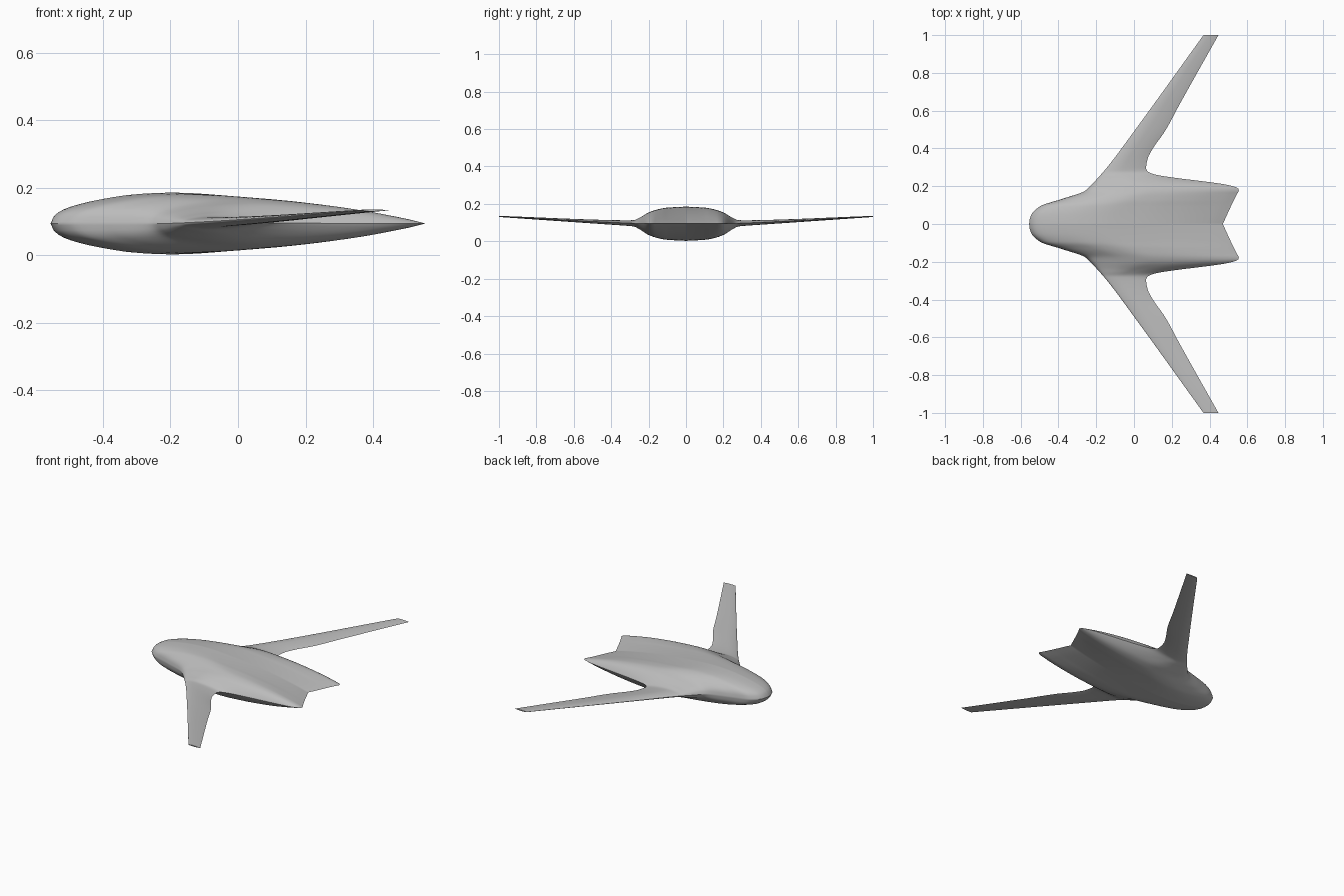
import bpy
import bmesh
import math

if "Cube" in bpy.data.objects:
    bpy.data.objects.remove(bpy.data.objects["Cube"])

# Span position -> leading edge x, trailing edge x, chord height, half thickness
LEADING = [(0, -.555), (.02, -.553), (.05, -.543), (.095, -.495), (.13, -.39), (.175, -.26),
           (.2, -.232), (.245, -.19), (.3, -.142), (.49, 0), (1, .368)]
TRAILING = [(0, .47), (.16, .546), (.175, .555), (.187, .552), (.2, .525), (.265, .1), (.278, .073),
            (.295, .064), (.34, .07), (.4, .1), (.49, .163), (.64, .245), (1, .447)]
HEIGHT = [(0, .094), (.2, .094), (.3, .097), (1, .133)]
HALF = [(0, .0915), (.1, .086), (.15, .077), (.2, .06), (.25, .03), (.28, .017), (.33, .014), (1, .003)]
# Chord fraction -> share of the half thickness
AIRFOIL = [(0, 0), (.0125, .27), (.05, .51), (.15, .79), (.25, .95), (.35, 1), (.54, .87),
           (.735, .61), (.93, .2), (1, 0)]


def smooth_value(table, t):
    """Monotone cubic interpolation through a table of pairs."""
    last = len(table) - 2
    slope = [(b[1] - a[1]) / (b[0] - a[0]) for a, b in zip(table, table[1:])]

    def tangent(k):
        if k == 0 or k > last:
            return slope[min(k, last)]
        a, b = slope[k - 1], slope[k]
        return 2 * a * b / (a + b) if a * b > 0 else 0

    i = max(k for k in range(last + 1) if table[k][0] <= t or k == 0)
    (x0, y0), (x1, y1) = table[i], table[i + 1]
    w = x1 - x0
    s = (t - x0) / w
    return ((1 + 2 * s) * (1 - s) ** 2 * y0 + s * (1 - s) ** 2 * w * tangent(i)
            + s * s * (3 - 2 * s) * y1 + s * s * (s - 1) * w * tangent(i + 1))


def section(bm, y):
    """One closed airfoil ring: trailing edge, top, leading edge, bottom."""
    span = abs(y)
    front, back = smooth_value(LEADING, span), smooth_value(TRAILING, span)
    z, half = smooth_value(HEIGHT, span), smooth_value(HALF, span)
    ring = []
    count = 64
    for k in range(count):
        angle = 2 * math.pi * k / count
        u = (1 + math.cos(angle)) / 2
        share = 0 if k in (0, count // 2) else smooth_value(AIRFOIL, math.sqrt(u * u))
        side = 1 if k < count // 2 else -1
        ring.append(bm.verts.new((front + u * (back - front), y, z + side * half * share)))
    return ring


# Blended body and wings as one spanwise loft
inner = [.3 * k / 48 for k in range(49)]
outer = [.3 + .7 * k / 24 for k in range(1, 25)]
half_span = inner + outer
stations = [-y for y in reversed(half_span[1:])] + half_span
bm = bmesh.new()
rings = [section(bm, y) for y in stations]
for a, b in zip(rings, rings[1:]):
    for k in range(len(a)):
        n = (k + 1) % len(a)
        bm.faces.new((a[k], a[n], b[n], b[k]))

# Flat wing tips
bm.faces.new(rings[0])
bm.faces.new(rings[-1])
bmesh.ops.recalc_face_normals(bm, faces=bm.faces)

mesh = bpy.data.meshes.new("blended_wing_body")
bm.to_mesh(mesh)
bm.free()
body = bpy.data.objects.new("blended_wing_body", mesh)
bpy.context.collection.objects.link(body)

# Plain grey skin
grey = bpy.data.materials.new("light_grey")
grey.use_nodes = True
colour = (.5, .5, .5, 1)
grey.diffuse_color = colour
grey.node_tree.nodes["Principled BSDF"].inputs["Base Color"].default_value = colour
mesh.materials.append(grey)

bpy.ops.object.select_all(action="DESELECT")
body.select_set(True)
bpy.context.view_layer.objects.active = body
bpy.ops.object.shade_smooth_by_angle(angle=math.radians(40))
